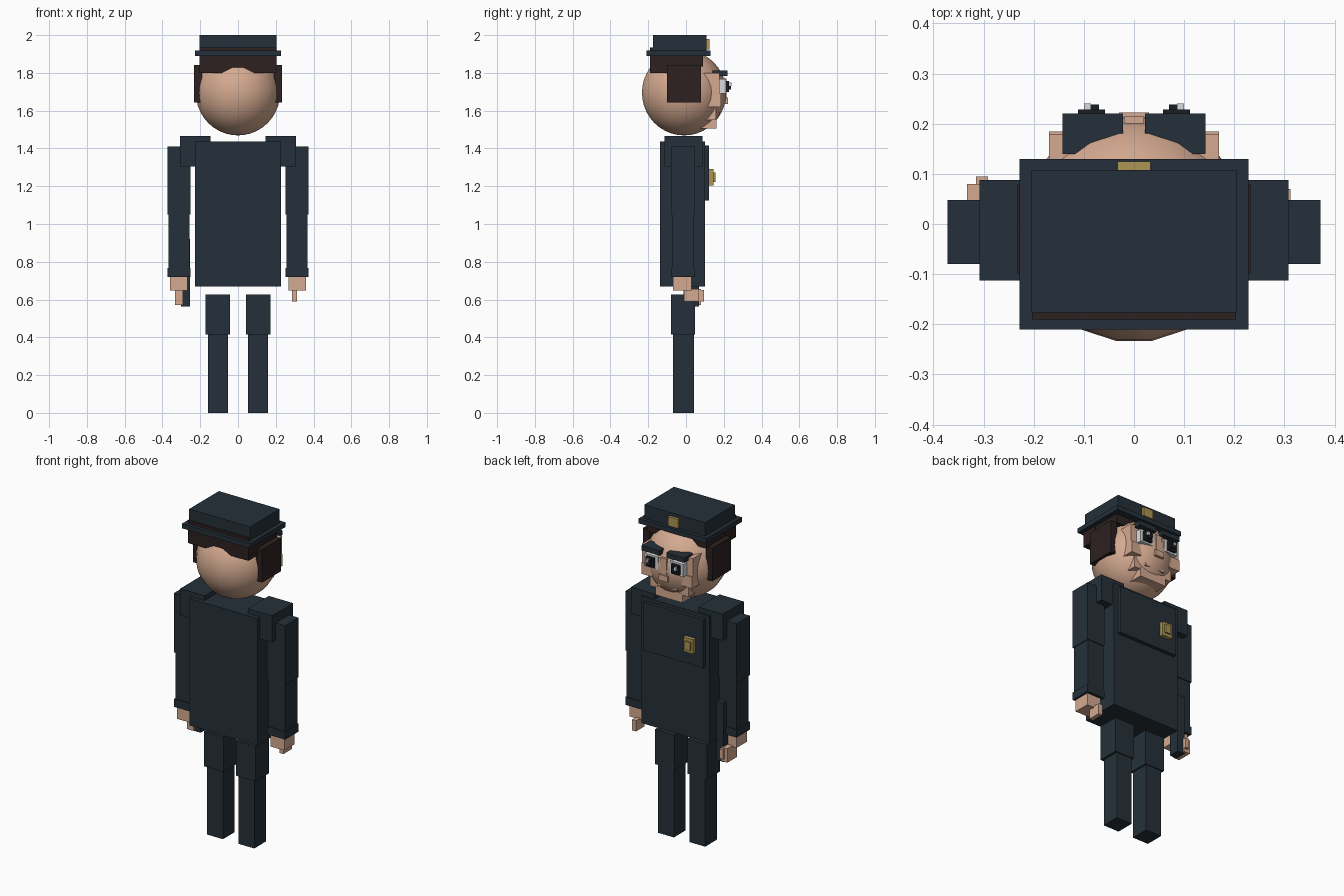
import bpy, math


def material(name, rgb):
    m = bpy.data.materials.new(name)
    m.diffuse_color = (*rgb, 1)
    return m


NAVY = material("navy cloth", (0.018, 0.030, 0.041))
SKIN = material("skin", (0.66, 0.40, 0.28))
HAIR = material("dark brown hair", (0.026, 0.015, 0.015))
GOLD = material("gold", (0.42, 0.30, 0.085))
WHITE = material("eye white", (0.72, 0.72, 0.72))
BLACK = material("pupil black", (0.01, 0.013, 0.018))


def box(name, mat, x, y, z):
    """Box from (min, max) ranges on each axis."""
    bpy.ops.mesh.primitive_cube_add(size=1, location=[sum(r) / 2 for r in (x, y, z)])
    o = bpy.context.object
    o.name = name
    o.scale = [r[1] - r[0] for r in (x, y, z)]
    bpy.ops.object.transform_apply(location=False, rotation=False, scale=True)
    o.data.materials.append(mat)
    return o


def wide(name, mat, half, y, z):
    """Box centred on x = 0."""
    return box(name, mat, (-half, half), y, z)


def pair(name, mat, x, y, z):
    """Mirrored boxes on both sides."""
    box(name + "_right", mat, x, y, z)
    box(name + "_left", mat, (-x[1], -x[0]), y, z)


# Torso and chest panel
wide("torso", NAVY, 0.228, (-0.138, 0.10), (0.668, 1.437))
wide("chest_panel", NAVY, 0.20, (0.09, 0.122), (1.125, 1.416))
box("badge", GOLD, (-0.150, -0.084), (0.12, 0.145), (1.204, 1.29))
box("badge_center", GOLD, (-0.136, -0.098), (0.14, 0.155), (1.222, 1.272))

# Arms, hands
pair("shoulder", NAVY, (0.145, 0.308), (-0.113, 0.088), (1.305, 1.466))
pair("upper_arm", NAVY, (0.252, 0.372), (-0.08, 0.048), (1.05, 1.41))
pair("forearm", NAVY, (0.256, 0.367), (-0.075, 0.043), (0.76, 1.05))
pair("cuff", NAVY, (0.252, 0.372), (-0.08, 0.048), (0.72, 0.768))
pair("hand", SKIN, (0.267, 0.359), (-0.07, 0.03), (0.647, 0.72))
box("finger_right", SKIN, (0.286, 0.312), (-0.01, 0.07), (0.59, 0.655))
box("fingers_left", SKIN, (-0.333, -0.291), (-0.012, 0.08), (0.57, 0.655))
box("thumb_left", SKIN, (-0.315, -0.291), (0.05, 0.095), (0.59, 0.65))
box("baton", NAVY, (-0.302, -0.254), (0.005, 0.07), (0.562, 0.92))

# Legs
pair("thigh", NAVY, (0.042, 0.173), (-0.08, 0.048), (0.414, 0.626))
pair("lower_leg", NAVY, (0.052, 0.158), (-0.07, 0.042), (0, 0.414))

# Head
bpy.ops.mesh.primitive_uv_sphere_add(segments=20, ring_count=20, radius=0.226,
                                     location=(0, -0.01, 1.695),
                                     rotation=(0, 0, math.radians(9)))
head = bpy.context.object
head.name = "head"
head.data.materials.append(SKIN)
bpy.ops.object.shade_smooth()

# Face
wide("face_plate", SKIN, 0.17, (0.04, 0.178), (1.63, 1.80))
pair("cheek", SKIN, (0.10, 0.17), (0.08, 0.184), (1.62, 1.69))
wide("jaw", SKIN, 0.13, (0.04, 0.16), (1.55, 1.64))
wide("chin", SKIN, 0.09, (0.06, 0.162), (1.505, 1.56))
wide("lip", SKIN, 0.065, (0.10, 0.178), (1.575, 1.595))
wide("nose_bridge", SKIN, 0.02, (0.15, 0.214), (1.66, 1.77))
wide("nose_tip", SKIN, 0.03, (0.15, 0.222), (1.635, 1.67))

# Eyes and brows
pair("eye_white", WHITE, (0.04, 0.13), (0.16, 0.212), (1.69, 1.767))
pair("pupil", BLACK, (0.058, 0.112), (0.20, 0.228), (1.70, 1.757))
pair("pupil_center", BLACK, (0.07, 0.098), (0.22, 0.238), (1.712, 1.745))
pair("eye_highlight", WHITE, (0.086, 0.10), (0.22, 0.24), (1.73, 1.75))
pair("brow", NAVY, (0.022, 0.143), (0.14, 0.22), (1.783, 1.812))

# Hair
wide("back_hair", HAIR, 0.203, (-0.19, -0.09), (1.80, 1.935))
wide("top_hair", HAIR, 0.20, (-0.10, 0.09), (1.835, 1.90))
pair("side_hair", HAIR, (0.19, 0.232), (-0.10, 0.08), (1.642, 1.842))

# Cap
wide("cap_crown", NAVY, 0.204, (-0.176, 0.108), (1.90, 2.0))
wide("cap_brim", NAVY, 0.228, (-0.21, 0.13), (1.89, 1.918))
wide("cap_badge", GOLD, 0.033, (0.10, 0.125), (1.925, 1.98))
